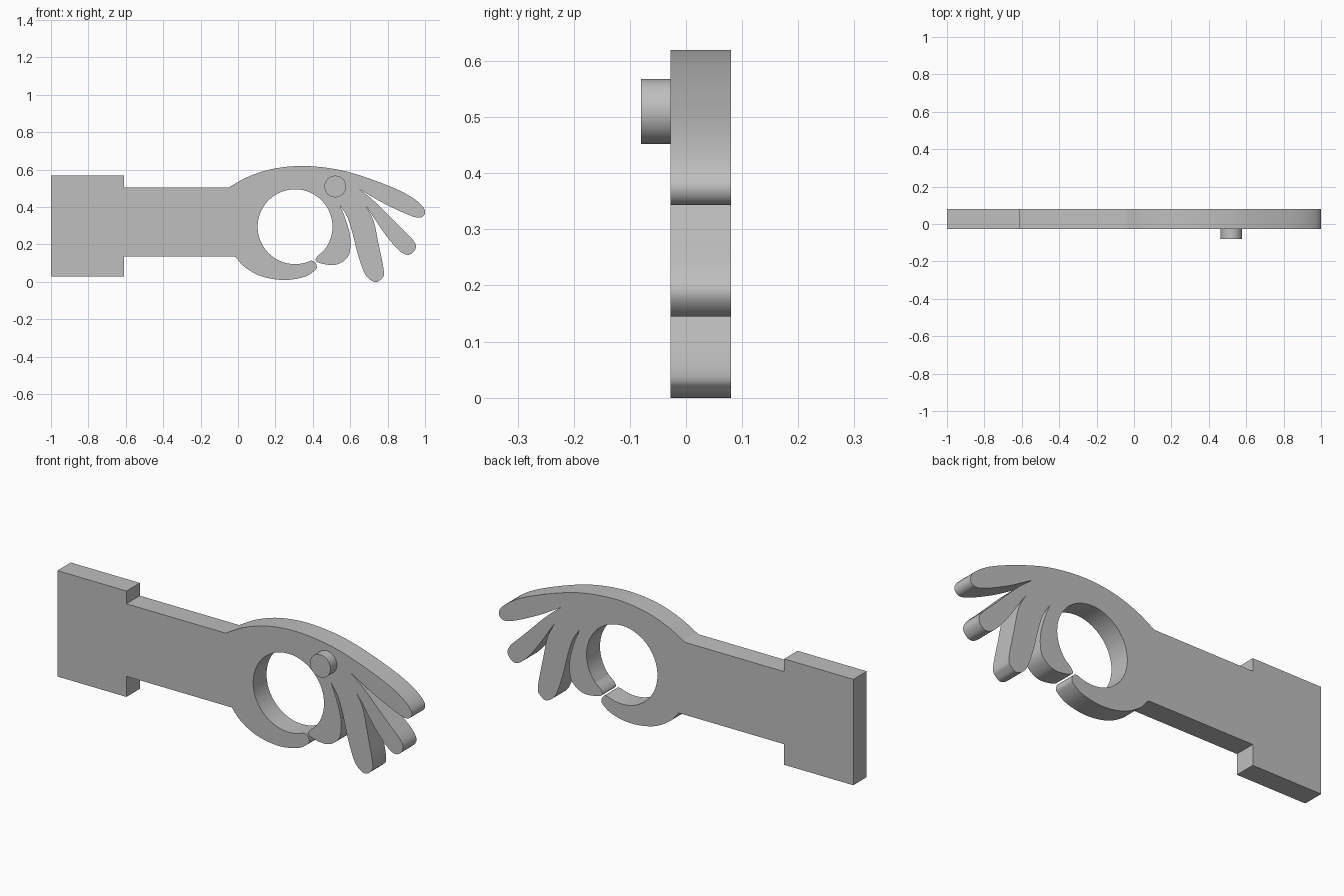
import bpy
import bmesh
import math
from mathutils import Vector

cube = bpy.data.objects.get("Cube")
if cube:
    bpy.data.objects.remove(cube, do_unlink=True)

FRONT, BACK, PEG_FRONT = -0.028, 0.08, -0.08

grey = bpy.data.materials.new("plain grey")
grey.use_nodes = True
colour = (0.52, 0.52, 0.52, 1)
grey.diffuse_color = colour
grey.node_tree.nodes["Principled BSDF"].inputs["Base Color"].default_value = colour


def smooth_run(points, steps=5):
    """Smooth curve through the points; the two ends stay as corners."""
    pts = [Vector(p) for p in points]
    pts = [2 * pts[0] - pts[1]] + pts + [2 * pts[-1] - pts[-2]]
    out = []
    for a, b, c, d in zip(pts, pts[1:], pts[2:], pts[3:]):
        for i in range(steps):
            t = i / steps
            out.append(0.5 * (2 * b + (c - a) * t + (2 * a - 5 * b + 4 * c - d) * t ** 2
                              + (3 * b - a - 3 * c + d) * t ** 3))
    return out + [pts[-2]]


def arc(centre, radius, start, end, steps):
    angles = [math.radians(start + (end - start) * i / steps) for i in range(steps + 1)]
    return [Vector(centre) + radius * Vector((math.cos(a), math.sin(a))) for a in angles]


def extrude_outline(name, outline, front, back):
    """Solid plate from a closed outline in the x-z plane."""
    bm = bmesh.new()
    loop = []
    for p in outline:
        if not loop or (loop[-1] - p).length > 1e-4:
            loop.append(p)
    face = bm.faces.new([bm.verts.new((p.x, front, p.y)) for p in loop])
    result = bmesh.ops.extrude_face_region(bm, geom=[face], use_keep_orig=True)
    moved = [v for v in result["geom"] if isinstance(v, bmesh.types.BMVert)]
    bmesh.ops.translate(bm, verts=moved, vec=(0, back - front, 0))
    bmesh.ops.recalc_face_normals(bm, faces=bm.faces)
    mesh = bpy.data.meshes.new(name)
    bm.to_mesh(mesh)
    bm.free()
    mesh.materials.append(grey)
    obj = bpy.data.objects.new(name, mesh)
    bpy.context.collection.objects.link(obj)
    bpy.ops.object.select_all(action="DESELECT")
    obj.select_set(True)
    bpy.context.view_layer.objects.active = obj
    bpy.ops.object.shade_smooth_by_angle(angle=math.radians(32))
    return obj


# Square sleeve and wrist
sleeve = [Vector(p) for p in [(-0.61, 0.135), (-0.61, 0.03), (-1, 0.03),
                              (-1, 0.57), (-0.61, 0.57), (-0.61, 0.505)]]

# Back of the hand running into the little finger
little_finger = smooth_run([
    (-0.05, 0.505), (0.05, 0.56), (0.18, 0.603), (0.34, 0.62), (0.52, 0.603),
    (0.68, 0.56), (0.86, 0.49), (0.96, 0.43), (1, 0.38), (0.98, 0.345),
    (0.92, 0.355), (0.78, 0.42), (0.65, 0.495)])

ring_finger = smooth_run([
    (0.65, 0.495), (0.73, 0.43), (0.86, 0.3), (0.935, 0.225), (0.95, 0.18),
    (0.915, 0.145), (0.865, 0.165), (0.79, 0.25), (0.685, 0.405)])

middle_finger = smooth_run([
    (0.685, 0.405), (0.725, 0.325), (0.75, 0.21), (0.78, 0.055), (0.765, 0.015),
    (0.73, 0), (0.68, 0.04), (0.64, 0.15), (0.615, 0.25), (0.585, 0.345), (0.545, 0.41)])

# Curled index finger, the round opening and the thumb
index_finger = smooth_run([
    (0.545, 0.41), (0.575, 0.335), (0.6, 0.24), (0.595, 0.15), (0.555, 0.105),
    (0.505, 0.09), (0.44, 0.1), (0.415, 0.115), (0.425, 0.137), (0.458, 0.166)])

opening = arc((0.305, 0.295), 0.2, -40, 295, 60)

thumb = smooth_run([
    opening[-1], (0.407, 0.11), (0.42, 0.09), (0.415, 0.065), (0.355, 0.027),
    (0.245, 0.01), (0.125, 0.03), (0.035, 0.08), (-0.015, 0.135)])

extrude_outline("hand_and_sleeve",
                sleeve + little_finger + ring_finger + middle_finger
                + index_finger + opening + thumb, FRONT, BACK)

# Round peg on the front
extrude_outline("peg", arc((0.52, 0.51), 0.058, 0, 351, 39), PEG_FRONT, FRONT)
